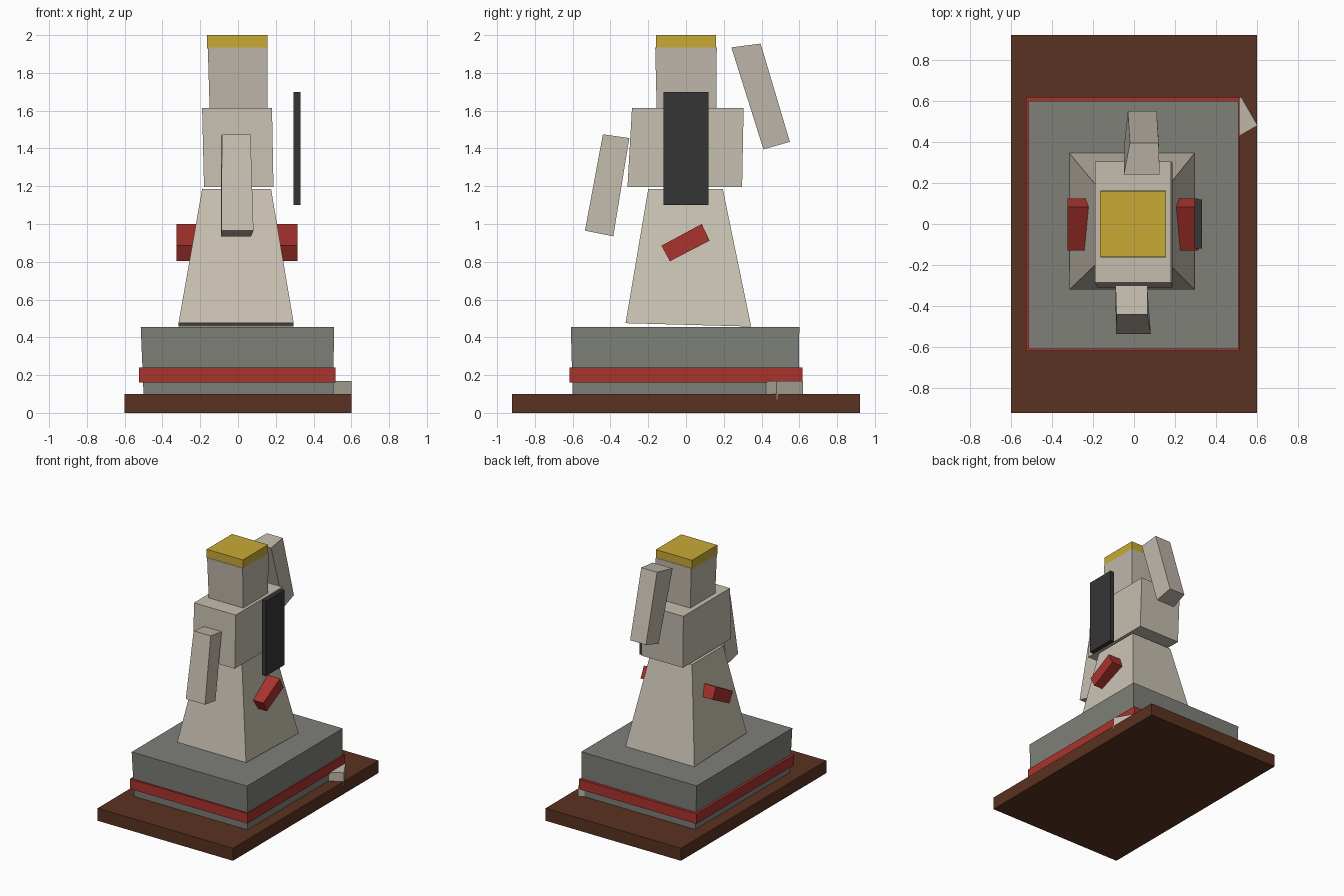
import bpy, bmesh, math
from mathutils import Vector, Matrix

default = bpy.data.objects.get("Cube")
if default:
    bpy.data.objects.remove(default, do_unlink=True)


def material(name, r, g, b):
    mat = bpy.data.materials.new(name)
    mat.use_nodes = True
    mat.diffuse_color = (r, g, b, 1)
    mat.node_tree.nodes["Principled BSDF"].inputs["Base Color"].default_value = (r, g, b, 1)
    return mat


brown = material("dark wood brown", .102, .032, .015)
grey = material("stone grey", .21, .215, .19)
red = material("banner red", .40, .033, .026)
ivory = material("warm ivory", .60, .55, .46)
bone = material("dull ivory", .56, .51, .43)
ash = material("ashen ivory", .52, .47, .40)
gold = material("crown gold", .58, .40, .035)
black = material("charcoal", .036, .036, .036)


def loft(name, mat, lower, upper):
    """Closed solid between two matching rings of points."""
    bm = bmesh.new()
    a = [bm.verts.new(p) for p in lower]
    b = [bm.verts.new(p) for p in upper]
    bm.faces.new(a[::-1])
    bm.faces.new(b)
    n = len(a)
    for i in range(n):
        j = (i + 1) % n
        bm.faces.new((a[i], a[j], b[j], b[i]))
    bmesh.ops.recalc_face_normals(bm, faces=bm.faces)
    mesh = bpy.data.meshes.new(name)
    bm.to_mesh(mesh)
    bm.free()
    mesh.materials.append(mat)
    obj = bpy.data.objects.new(name, mesh)
    bpy.context.collection.objects.link(obj)
    return obj


def ring(x0, x1, y0, y1, z, tilt=0):
    """Rectangle at height z, rising by tilt from front to back."""
    return [(x0, y0, z), (x1, y0, z), (x1, y1, z + tilt), (x0, y1, z + tilt)]


def prism(name, mat, profile, x_start, x_end):
    """Side profile (y, z) stretched across the model; x may vary per corner."""
    return loft(name, mat,
                [(x, y, z) for x, (y, z) in zip(x_start, profile)],
                [(x, y, z) for x, (y, z) in zip(x_end, profile)])


# Base board, plinth and band
loft("base_board", brown, ring(-.6, .6, -.92, .92, 0), ring(-.6, .6, -.92, .92, .1))
loft("plinth", grey, ring(-.5, .505, -.6, .595, .1), ring(-.515, .508, -.61, .6, .455))
loft("plinth_band", red, ring(-.525, .515, -.618, .618, .16), ring(-.525, .515, -.618, .618, .24))

# Loose stone block wedged against the plinth
chip_turn = Matrix.Translation((.602, .48, 0)) @ Matrix.Rotation(math.radians(30), 4, "Z")
chip = [[chip_turn @ Vector(p) for p in ring(-.2, 0, 0, .16, z)] for z in (.07, .17)]
loft("stone_chip", ash, *chip)

# Body
loft("robe", ivory, ring(-.315, .295, -.32, .345, .475, -.018),
     ring(-.19, .175, -.2, .195, 1.185))
loft("torso", bone, ring(-.18, .188, -.31, .297, 1.195), ring(-.19, .18, -.286, .305, 1.613))
loft("head", ash, ring(-.15, .155, -.155, .16, 1.6), ring(-.16, .155, -.163, .163, 1.935))
loft("crown", gold, ring(-.165, .155, -.16, .16, 1.928), ring(-.165, .155, -.16, .16, 2))

# Arms, slanting on the front and back of the torso
prism("front_arm", bone, [(-.44, 1.475), (-.3, 1.455), (-.385, .935), (-.535, .965)],
      [-.085, -.09, -.09, -.088], [.066, .065, .07, .082])
prism("back_arm", ash, [(.24, 1.935), (.395, 1.955), (.55, 1.435), (.41, 1.395)],
      [-.05, -.02, -.03, -.045], [.125, .12, .11, .12])

# Tilted bar through the robe
prism("belt_bar", red, [(-.13, .885), (.083, 1), (.125, .912), (-.085, .803)],
      [-.325] * 4, [.315] * 4)

# Shield plate beside the torso
loft("shield", black, ring(.295, .33, -.12, .12, 1.1), ring(.295, .33, -.12, .12, 1.7))
